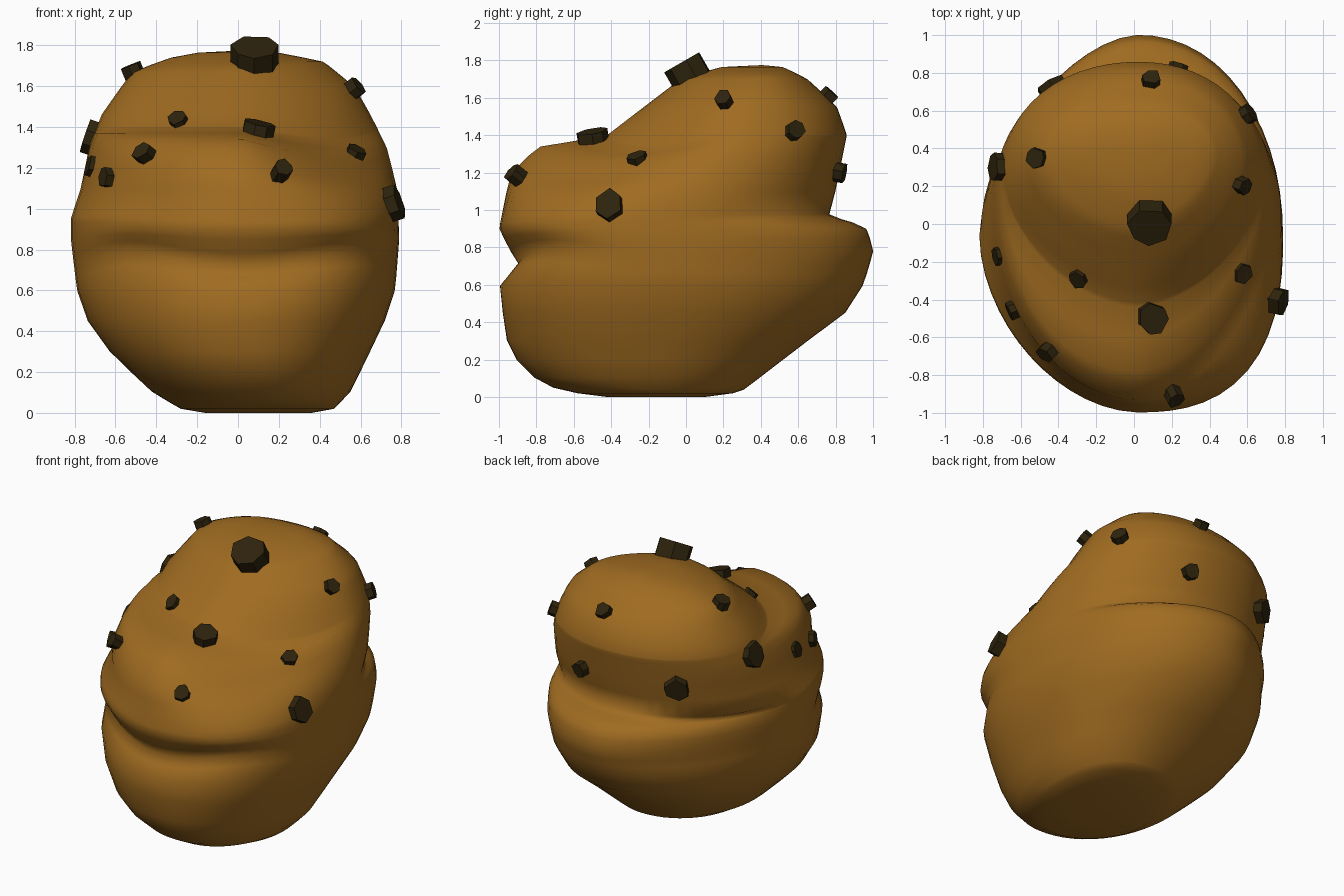
import bpy, bmesh, math, random
from mathutils import Vector
from mathutils.bvhtree import BVHTree

if "Cube" in bpy.data.objects:
    bpy.data.objects.remove(bpy.data.objects["Cube"])

random.seed(4)


def material(name, rgb):
    m = bpy.data.materials.new(name)
    m.diffuse_color = (*rgb, 1)
    m.use_nodes = True
    m.node_tree.nodes["Principled BSDF"].inputs["Base Color"].default_value = m.diffuse_color
    return m


dough = material("golden dough", (0.35, 0.148, 0.015))
chocolate = material("dark chocolate", (0.027, 0.017, 0.004))


def add_object(name, bm, mat):
    bmesh.ops.recalc_face_normals(bm, faces=bm.faces)
    me = bpy.data.meshes.new(name)
    bm.to_mesh(me)
    me.materials.append(mat)
    ob = bpy.data.objects.new(name, me)
    bpy.context.collection.objects.link(ob)
    return ob


# Body outlines as (height, reach) pairs
FRONT = [(0, -.42), (.02, -.58), (.05, -.71), (.1, -.81), (.2, -.91), (.3, -.96), (.6, -1), (.71, -.89),
         (.78, -.94), (.9, -1), (1.2, -.94), (1.34, -.79), (1.395, -.43), (1.7, -.03), (1.765, .18)]
BACK = [(0, .1), (.02, .25), (.04, .31), (.1, .39), (.3, .65), (.45, .86), (.6, .95), (.78, 1.005),
        (.9, .97), (.935, .89), (.97, .76), (1.1, .8), (1.4, .86), (1.55, .81), (1.7, .65), (1.765, .52)]
LEFT = [(0, -.16), (.02, -.28), (.1, -.42), (.3, -.63), (.45, -.74), (.6, -.79), (.85, -.82),
        (.95, -.82), (1.1, -.77), (1.3, -.73), (1.46, -.67), (1.67, -.52), (1.74, -.33), (1.765, -.2)]
RIGHT = [(0, .36), (.02, .47), (.1, .55), (.45, .72), (.6, .77), (.85, .79),
         (1.1, .78), (1.3, .73), (1.46, .65), (1.6, .57), (1.72, .42), (1.765, .2)]
WIDEST = [(0, -.17), (.6, -.08), (.95, -.06), (1.4, .27), (1.765, .39)]


def along(curve, z):
    for (z0, v0), (z1, v1) in zip(curve, curve[1:]):
        if z <= z1:
            return v0 + (v1 - v0) * (z - z0) / (z1 - z0)
    return curve[-1][1]


def bump(z, mid, width):
    return math.exp(-((z - mid) / width) ** 2)


N = 56


def ring_point(z, i):
    xl, xr, yf, yb, yc = (along(c, z) for c in (LEFT, RIGHT, FRONT, BACK, WIDEST))
    a = 2 * math.pi * i / N
    c, s = math.cos(a), math.sin(a)
    cx = (xl + xr) / 2 + 0.03
    # roundness of each quarter
    k = min(1, max(0, (z - 0.2) / 0.5))
    p = 2.1
    if s < 0 and z > 1.38:
        p = 1.75
    elif s < 0 and c < 0:
        p = 2.1 - 0.3 * k * min(1, max(0, (1.25 - z) / 0.15))
    elif s < 0:
        p = 2.1 + 0.45 * k * min(1, max(-0.8, (1.12 - z) / 0.1))
    elif c < 0 and z < 0.96:
        p = 2.1 - 0.45 * k
    r = (abs(c) ** p + abs(s) ** p) ** (-1 / p)
    x = cx + c * r * ((xr - cx) if c > 0 else (cx - xl))
    y = yc + s * r * ((yb - yc) if s > 0 else (yc - yf))
    # front crease curls up at its ends, front lobe droops to the right
    if s < 0:
        z += 0.08 * (c * s) ** 2 * 4 * bump(z, 0.72, 0.12)
        z -= 0.2 * max(0, c) * -s * bump(z, 1.3, 0.13)
    return (x, y, z)


# Lumpy body lofted through the heights used by the outlines
heights = sorted({z for curve in (FRONT, BACK, LEFT, RIGHT) for z, _ in curve} | {.66, 1.37})
bm = bmesh.new()
rings = [[bm.verts.new(ring_point(z, i)) for i in range(N)] for z in heights]
for lo, hi in zip(rings, rings[1:]):
    for i in range(N):
        j = (i + 1) % N
        bm.faces.new((lo[i], lo[j], hi[j], hi[i]))
for ring, tip in ((rings[0], (0.10, -0.17, 0.0)), (rings[-1], (0.02, 0.42, 1.778))):
    v = bm.verts.new(tip)
    for i in range(N):
        bm.faces.new((ring[i], ring[(i + 1) % N], v))
# soften the lumps a little
bmesh.ops.smooth_vert(bm, verts=[v for v in bm.verts if v.co.z > 0.1], factor=0.25,
                      use_axis_x=True, use_axis_y=True, use_axis_z=True)
bm.normal_update()
body = add_object("cookie_dough_body", bm, dough)
tree = BVHTree.FromBMesh(bm)
bm.free()
for f in body.data.polygons:
    f.use_smooth = True


# Chocolate chips, grouped by radius
LARGE = [(.10, -.50, 1.40), (.77, -.41, 1.03), (-.71, .30, 1.35), (-.44, .73, 1.20)]
SMALL = [(-.28, -.27, 1.41), (-.47, -.69, 1.28), (.23, -.94, 1.20), (-.63, -.45, 1.15),
         (-.68, -.16, 1.20), (.56, -.25, 1.25), (-.51, .35, 1.67), (.58, .20, 1.59),
         (.60, .58, 1.42), (.09, .76, 1.61), (.23, .83, 1.20)]


def chip(name, centre, normal, rad, sides, out):
    rot = normal.to_track_quat('Z', 'Y')
    turn = random.random()
    bm = bmesh.new()
    shape = [(rad * random.uniform(0.86, 1.08),
              2 * math.pi * (i + turn + random.uniform(-.15, .15)) / sides) for i in range(sides)]
    layers = [[bm.verts.new(centre + rot @ Vector((r * math.cos(a), r * math.sin(a), h)))
               for r, a in shape] for h in (-0.06, out)]
    bm.faces.new(layers[0])
    bm.faces.new(layers[1])
    for i in range(sides):
        j = (i + 1) % sides
        bm.faces.new((layers[0][i], layers[0][j], layers[1][j], layers[1][i]))
    add_object(name, bm, chocolate)
    bm.free()


chip("top_chocolate_chip", Vector((0.09, 0.01, 1.745)), Vector((0, -0.5, 0.87)), 0.125, 7, 0.055)
for label, group, rad, out in (("large", LARGE, 0.083, 0.04), ("small", SMALL, 0.053, 0.037)):
    for n, place in enumerate(group, 1):
        target = Vector(place)
        spot, normal, _, _ = tree.find_nearest(target)
        chip(f"{label}_chocolate_chip_{n}", target.lerp(spot, 0.6), normal, rad, 6 + n % 2, out)
